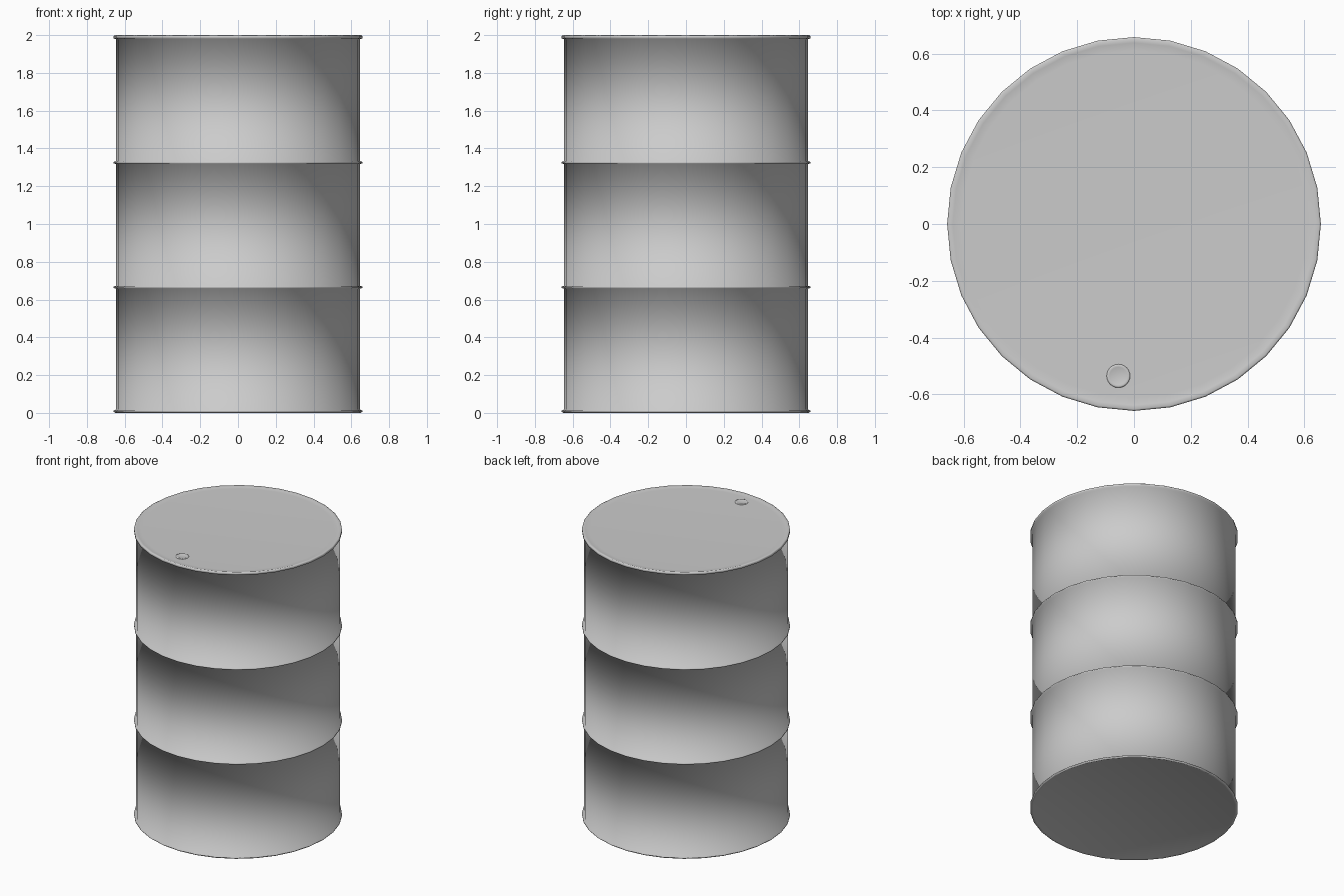
import bpy, bmesh
from math import cos, sin, tau

if "Cube" in bpy.data.objects:
    bpy.data.objects.remove(bpy.data.objects["Cube"])

SIDES = 32


def lathe(name, profile, sides, centre=(0, 0)):
    """Revolve an (r, z) profile about z, closing both ends with a fan."""
    bm = bmesh.new()
    rings = []
    for r, z in profile:
        if r == 0:
            rings.append([bm.verts.new((*centre, z))] * sides)
        else:
            rings.append([bm.verts.new((centre[0] + r * cos(tau * i / sides),
                                        centre[1] + r * sin(tau * i / sides), z))
                          for i in range(sides)])
    for a, b in zip(rings, rings[1:]):
        for i in range(sides):
            j = (i + 1) % sides
            bm.faces.new(dict.fromkeys((a[i], a[j], b[j], b[i])))
    bmesh.ops.recalc_face_normals(bm, faces=bm.faces)
    for f in bm.faces:
        f.smooth = True
    mesh = bpy.data.meshes.new(name)
    bm.to_mesh(mesh)
    bm.free()
    obj = bpy.data.objects.new(name, mesh)
    bpy.context.collection.objects.link(obj)
    return obj


WALL, RIM = 0.645, 0.658


def hoop(z):
    """Thin raised rib pressed into the wall."""
    return [(WALL, z - 0.008), (RIM, z - 0.004), (RIM, z + 0.004), (WALL, z + 0.008)]


# Drum shell: base, bottom lip, two hoops, top rim and lid
profile = [(0, 0.004), (0.64, 0.004), (0.65, 0), (RIM, 0.006), (RIM, 0.012), (WALL, 0.018)]
profile += hoop(0.665) + hoop(1.325)
profile += [(WALL, 1.978), (RIM, 1.982), (RIM, 1.996), (0.652, 2.0),
            (0.638, 1.996), (0.61, 1.995), (0, 1.995)]
lathe("drum_shell", profile, SIDES)

# Small filler plug near the front edge of the lid
lathe("filler_plug", [(0.042, 1.990), (0.041, 1.998), (0.036, 2.0),
                      (0.031, 1.998), (0, 1.997)], 24, (-0.055, -0.535))
